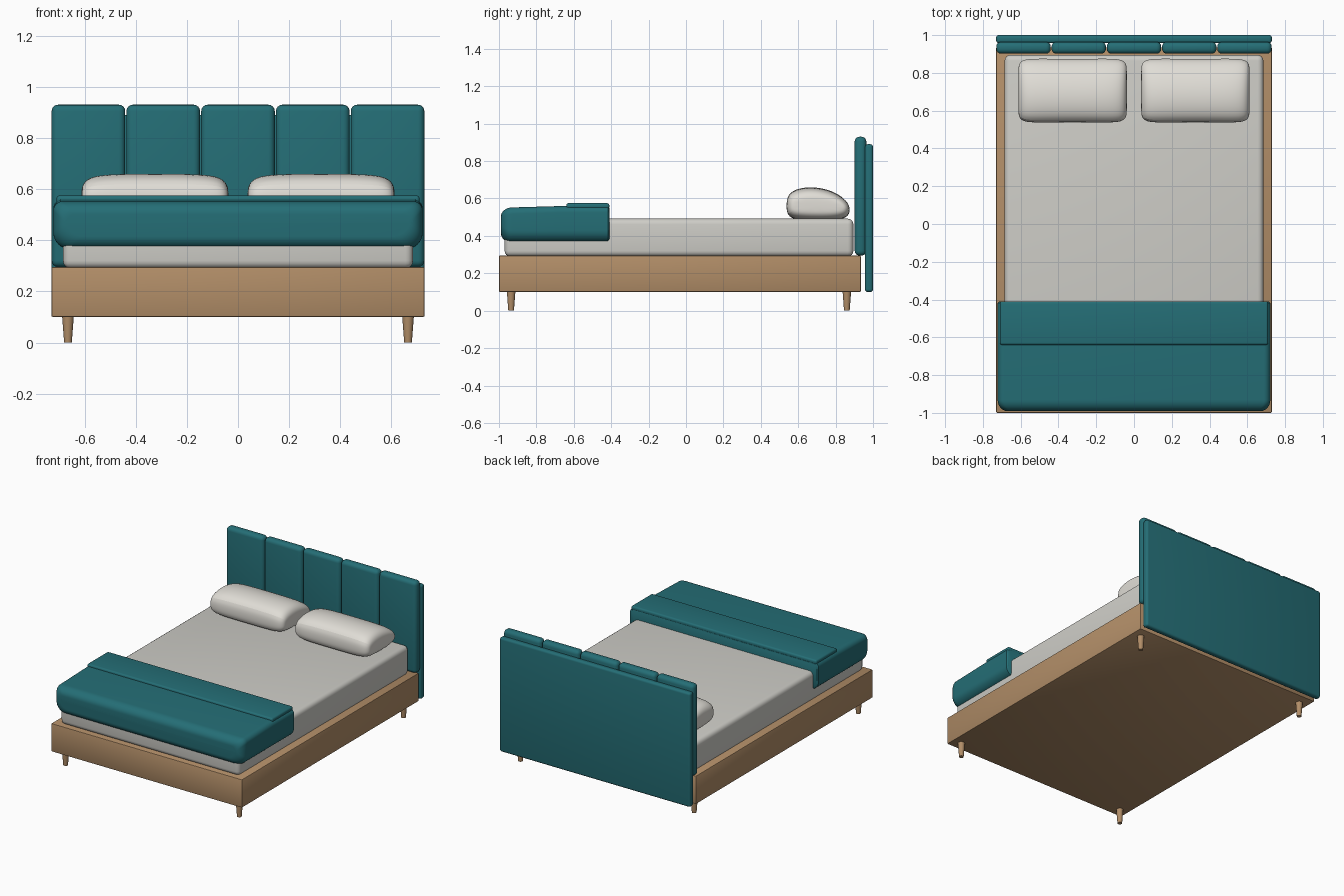
import bpy, bmesh, math

cube = bpy.data.objects.get("Cube")
if cube:
    bpy.data.objects.remove(cube, do_unlink=True)


def material(name, colour):
    m = bpy.data.materials.new(name)
    m.use_nodes = True
    m.diffuse_color = (*colour, 1)
    m.node_tree.nodes["Principled BSDF"].inputs["Base Color"].default_value = (*colour, 1)
    return m


teal = material("teal fabric", (0.018, 0.156, 0.181))
wood = material("oak wood", (0.445, 0.27, 0.138))
sheet = material("grey sheet", (0.617, 0.61, 0.571))
linen = material("pale linen", (0.745, 0.723, 0.672))


def finish(name, bm, mat, angle=40):
    bmesh.ops.recalc_face_normals(bm, faces=bm.faces)
    mesh = bpy.data.meshes.new(name)
    bm.to_mesh(mesh)
    bm.free()
    mesh.materials.append(mat)
    ob = bpy.data.objects.new(name, mesh)
    bpy.context.collection.objects.link(ob)
    bpy.ops.object.select_all(action="DESELECT")
    ob.select_set(True)
    bpy.context.view_layer.objects.active = ob
    bpy.ops.object.shade_smooth_by_angle(angle=math.radians(angle))
    return ob


def box(name, x, y, z, mat, radius, segments=4):
    """Rounded box from (min, max) ranges."""
    bm = bmesh.new()
    bmesh.ops.create_cube(bm, size=1)
    for v in bm.verts:
        v.co = [sum(r) / 2 + c * (r[1] - r[0]) for c, r in zip(v.co, (x, y, z))]
    bmesh.ops.bevel(bm, geom=bm.edges[:], offset=radius, segments=segments,
                    profile=0.5, affect="EDGES")
    return finish(name, bm, mat)


def loft(name, sections, mat):
    """Skin closed rings of equal length and cap both ends."""
    bm = bmesh.new()
    rings = [[bm.verts.new(p) for p in s] for s in sections]
    n = len(rings[0])
    for a, b in zip(rings, rings[1:]):
        for i in range(n):
            j = (i + 1) % n
            bm.faces.new((a[i], a[j], b[j], b[i]))
    bm.faces.new(rings[0])
    bm.faces.new(rings[-1])
    return finish(name, bm, mat)


# Base and mattress
box("bed_frame", (-0.73, 0.73), (-1, 0.935), (0.10, 0.295), wood, 0.006, 2)
box("mattress", (-0.685, 0.685), (-0.97, 0.895), (0.29, 0.492), sheet, 0.03)

# Tapered legs
for side, x in (("right", -0.665), ("left", 0.665)):
    for end, y in (("front", -0.935), ("back", 0.86)):
        bm = bmesh.new()
        bmesh.ops.create_cone(bm, cap_ends=True, segments=24, radius1=0.015,
                              radius2=0.023, depth=0.105)
        bmesh.ops.translate(bm, verts=bm.verts, vec=(x, y, 0.0525))
        finish(f"{end}_{side}_leg", bm, wood)

# Headboard with five padded panels
box("headboard_back", (-0.73, 0.73), (0.957, 1.0), (0.10, 0.89), teal, 0.015)
for i in range(5):
    x = (i - 2) * 0.2925
    box(f"headboard_panel_{i + 1}", (x - 0.144, x + 0.144), (0.902, 0.964),
        (0.295, 0.93), teal, 0.025)


# Blanket draped over the foot end
def blanket_ring(y, inset, top):
    w, low, high = 0.722 - inset, 0.365 + inset, top - inset
    points = []
    for sx, lower, r in ((1, False, 0.035), (-1, False, 0.035), (-1, True, 0.065), (1, True, 0.065)):
        arc = []
        for k in range(9):
            t = math.pi / 2 * k / 8
            z = low + r * (1 - math.sin(t)) if lower else high - r * (1 - math.sin(t))
            arc.append((sx * (w - r * (1 - math.cos(t))), y, z))
        points += arc if (sx > 0) != lower else arc[::-1]
    return points


rings = [blanket_ring(-0.41, 0.008, 0.56), blanket_ring(-0.418, 0, 0.56), blanket_ring(-0.65, 0, 0.56)]
for k in range(9):
    t = math.pi / 2 * k / 8
    rings.append(blanket_ring(-0.93 - 0.06 * math.sin(t), 0.05 * (1 - math.cos(t)), 0.552))
loft("blanket", rings, teal)
box("blanket_fold", (-0.71, 0.71), (-0.64, -0.41), (0.543, 0.575), teal, 0.012)

# Pillows: a plump side profile, drawn in towards both ends
profile = [(0.535, 0.555), (0.54, 0.625), (0.60, 0.656), (0.69, 0.664), (0.79, 0.64),
           (0.862, 0.59), (0.882, 0.54), (0.865, 0.495), (0.79, 0.48), (0.68, 0.48),
           (0.58, 0.485), (0.54, 0.51)]
stations = [(-1, 0.72, 0.35), (-0.98, 0.86, 0.6), (-0.9, 0.97, 0.85), (-0.7, 1, 0.97), (-0.3, 0.99, 1)]
stations += [(-t, a, b) for t, a, b in reversed(stations)]
for side, cx in (("right", -0.325), ("left", 0.325)):
    sections = [[(cx + t * 0.288, 0.71 + (y - 0.71) * a, 0.56 + (z - 0.56) * b)
                 for y, z in profile] for t, a, b in stations]
    pillow = loft(f"{side}_pillow", sections, linen)
    for face in pillow.data.polygons:
        face.use_smooth = True
    sub = pillow.modifiers.new("soften", "SUBSURF")
    sub.levels = sub.render_levels = 2
